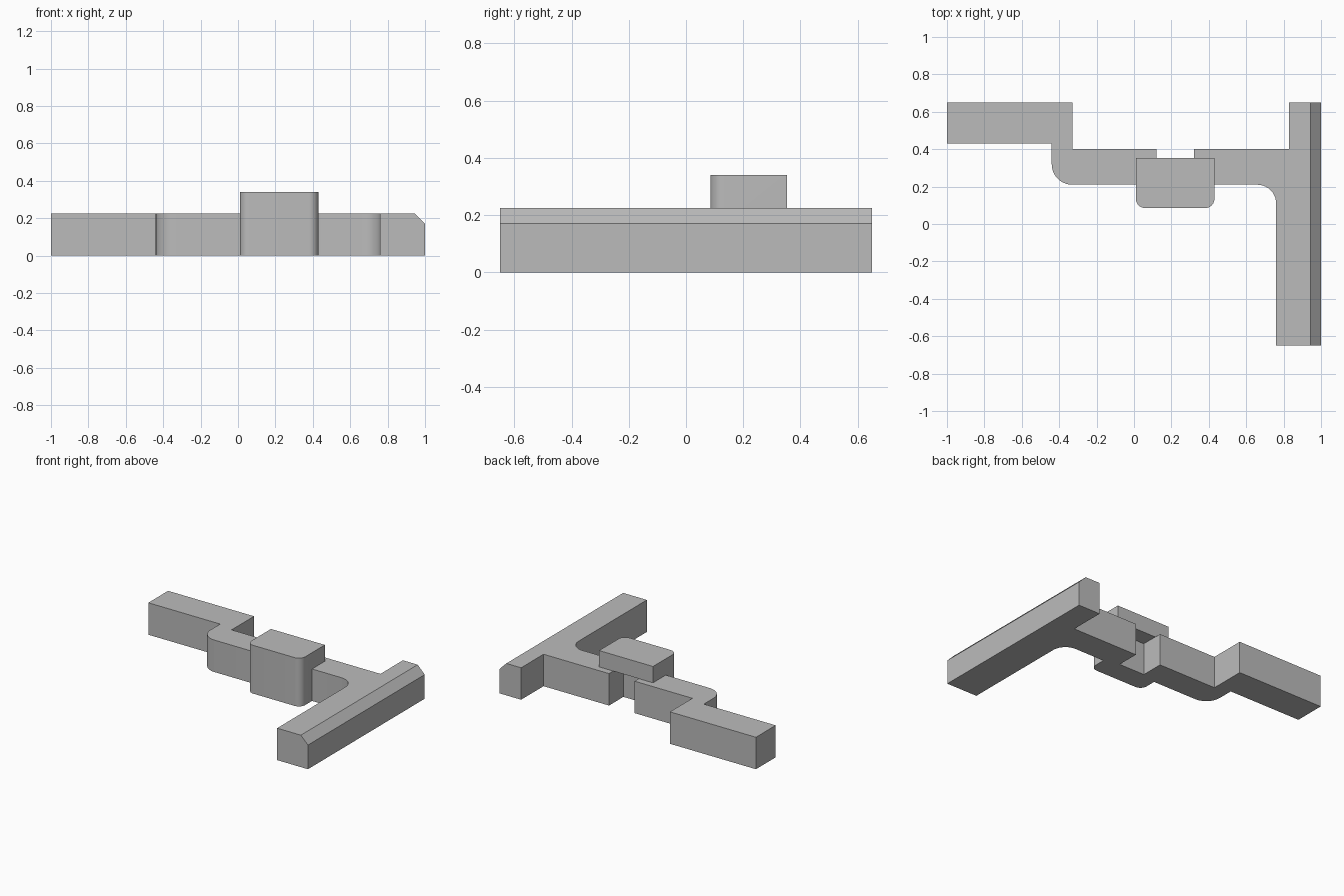
import bpy
import bmesh
from math import radians

cube = bpy.data.objects.get("Cube")
if cube:
    bpy.data.objects.remove(cube, do_unlink=True)

HEIGHT = 0.225

grey = bpy.data.materials.new("plain grey")
grey.use_nodes = True
colour = (0.5, 0.5, 0.5, 1)
grey.diffuse_color = colour
grey.node_tree.nodes["Principled BSDF"].inputs["Base Color"].default_value = colour


def prism(name, outline, bottom, top, rounded=(), chamfer=None):
    """Extrude an outline; round the listed corners, chamfer the top edge at x = 1."""
    bm = bmesh.new()
    face = bm.faces.new([bm.verts.new((x, y, bottom)) for x, y in outline])
    extruded = bmesh.ops.extrude_face_region(bm, geom=[face])["geom"]
    for v in extruded:
        if isinstance(v, bmesh.types.BMVert):
            v.co.z = top
    bmesh.ops.recalc_face_normals(bm, faces=bm.faces)
    if chamfer:
        edges = [e for e in bm.edges
                 if all(v.co.x > 0.99 and v.co.z > top - 0.001 for v in e.verts)]
        bmesh.ops.bevel(bm, geom=edges, offset=chamfer, segments=1, affect="EDGES")
    for x, y, radius in rounded:
        edges = [e for e in bm.edges
                 if all(abs(v.co.x - x) + abs(v.co.y - y) < 0.001 for v in e.verts)]
        bmesh.ops.bevel(bm, geom=edges, offset=radius, segments=10,
                        profile=0.5, affect="EDGES")
    mesh = bpy.data.meshes.new(name)
    bm.to_mesh(mesh)
    bm.free()
    mesh.materials.append(grey)
    obj = bpy.data.objects.new(name, mesh)
    bpy.context.collection.objects.link(obj)
    return obj


def rectangle(x0, x1, y0, y1):
    return [(x0, y0), (x1, y0), (x1, y1), (x0, y1)]


def combine(target, other, operation):
    mod = target.modifiers.new(operation.title(), "BOOLEAN")
    mod.operation = operation
    mod.solver = "EXACT"
    mod.object = other
    bpy.context.view_layer.objects.active = target
    bpy.ops.object.modifier_apply(modifier=mod.name)
    bpy.data.objects.remove(other, do_unlink=True)


# Stepped arm running into the long chamfered cross bar
bracket = prism("stepped_bracket", [
    (-1, 0.43), (-0.44, 0.43), (-0.44, 0.21), (0.76, 0.21),
    (0.76, -0.65), (1, -0.65), (1, 0.65), (0.83, 0.65),
    (0.83, 0.40), (-0.33, 0.40), (-0.33, 0.65), (-1, 0.65)],
    0, HEIGHT, [(-0.44, 0.21, 0.11), (0.76, 0.21, 0.10)], 0.055)

# Raised block with rounded front corners
block = prism("raised_block", rectangle(0.01, 0.43, 0.085, 0.353), 0, 0.34,
              [(0.01, 0.085, 0.05), (0.43, 0.085, 0.05)])
combine(bracket, block, "UNION")

# Notch behind and beneath the block
notch = prism("notch_cutter", rectangle(0.12, 0.32, 0.24, 0.5), -0.1, HEIGHT)
notch.hide_render = True
combine(bracket, notch, "DIFFERENCE")

bpy.ops.object.select_all(action="DESELECT")
bracket.select_set(True)
bpy.context.view_layer.objects.active = bracket
bpy.ops.object.shade_smooth_by_angle(angle=radians(30))
